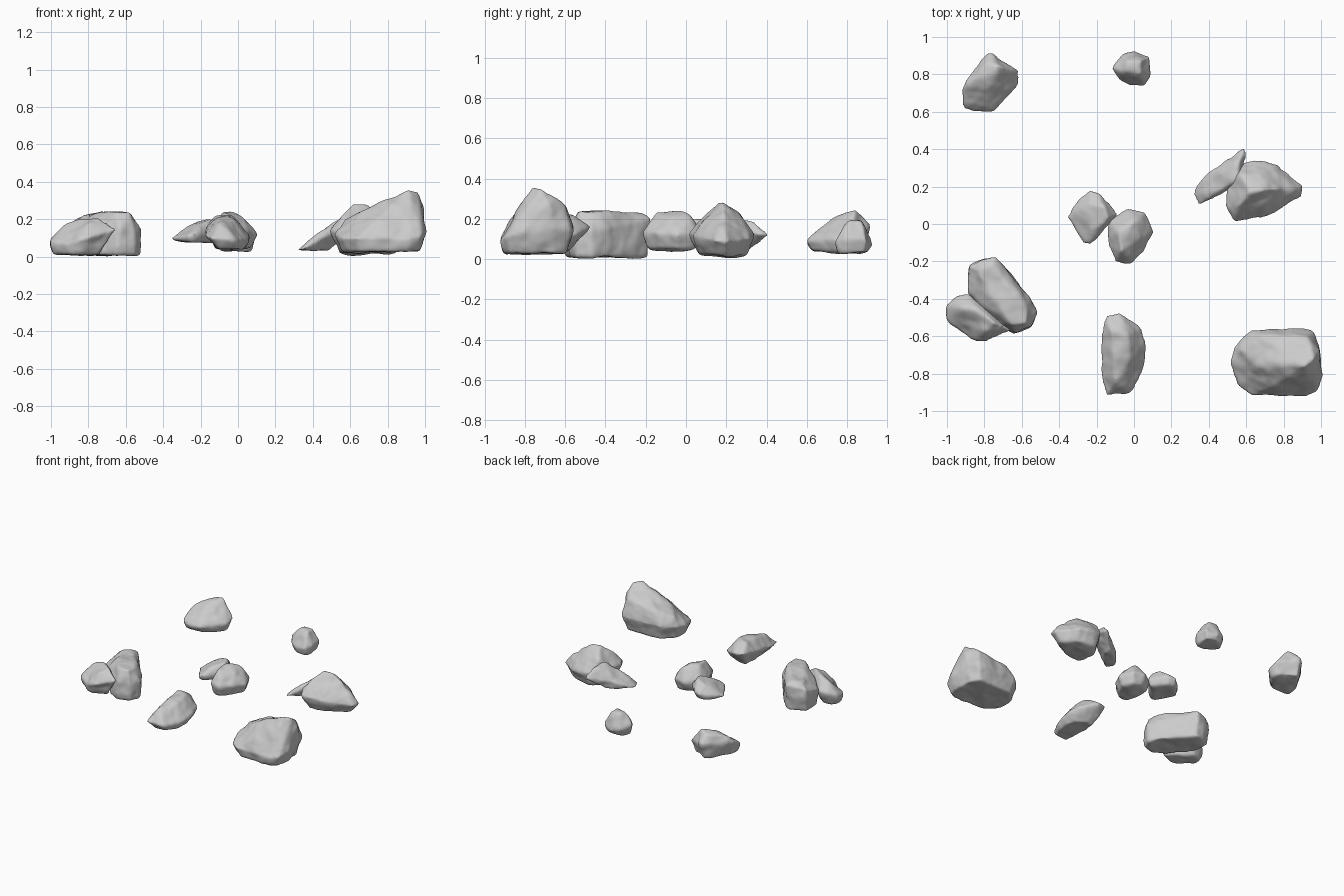
import bpy, bmesh
from mathutils import Vector

grain = bpy.data.textures.new("stone_grain", 'CLOUDS')
grain.noise_scale = 0.13


def rock(name, rim, crest, base, foot=0.72, shift=(0, 0)):
    """Hull of a widest rim, crest points and a shrunken foot, then weathered smooth."""
    c = sum((Vector(p) for p in rim), Vector()) / len(rim)
    pts = [Vector(p) for p in rim] + [Vector(p) for p in crest]
    pts += [Vector((c.x + (p[0] - c.x) * foot + shift[0],
                    c.y + (p[1] - c.y) * foot + shift[1], base)) for p in rim]
    mid = sum(pts, Vector()) / len(pts)
    bm = bmesh.new()
    for p in pts:
        bm.verts.new((p - mid) * 1.025)
    res = bmesh.ops.convex_hull(bm, input=bm.verts)
    junk = {g for g in res["geom_interior"] + res["geom_unused"]
            if isinstance(g, bmesh.types.BMVert)}
    bmesh.ops.delete(bm, geom=list(junk), context='VERTS')
    bmesh.ops.recalc_face_normals(bm, faces=bm.faces)
    me = bpy.data.meshes.new(name)
    bm.to_mesh(me)
    bm.free()
    ob = bpy.data.objects.new(name, me)
    ob.location = mid
    bpy.context.collection.objects.link(ob)
    m = ob.modifiers.new("remesh", 'REMESH')
    m.mode, m.voxel_size, m.use_smooth_shade = 'VOXEL', 0.011, True
    d = ob.modifiers.new("dents", 'DISPLACE')
    d.texture, d.texture_coords = grain, 'GLOBAL'
    d.strength, d.mid_level = 0.035, 0.5
    s = ob.modifiers.new("weathering", 'SMOOTH')
    s.factor, s.iterations = 0.5, 7
    return ob


# Back left and back centre stones
rock("back_left_rock",
     [(-.92, .72, .15), (-.91, .62, .10), (-.84, .60, .08), (-.75, .60, .09),
      (-.62, .76, .10), (-.62, .82, .12), (-.77, .91, .16), (-.81, .88, .16)],
     [(-.87, .76, .20), (-.79, .86, .22), (-.72, .84, .25), (-.78, .72, .19)], .04, .82)
rock("back_centre_rock",
     [(-.12, .83, .11), (-.06, .91, .08), (0, .93, .07), (.09, .90, .10),
      (.09, .79, .10), (.06, .74, .09), (-.02, .73, .08), (-.08, .77, .09)],
     [(-.05, .82, .19), (.03, .81, .19), (.04, .87, .19), (-.03, .87, .19)], .03, .78)

# Right pair: peaked stone and a leaning slab
rock("right_peaked_rock",
     [(.50, .19, .14), (.58, .33, .13), (.65, .34, .12), (.77, .32, .10), (.90, .20, .09),
      (.89, .14, .09), (.68, .03, .12), (.54, .02, .13), (.50, .09, .14)],
     [(.62, .17, .28), (.70, .18, .28), (.56, .10, .23), (.57, .27, .22), (.68, .26, .23),
      (.78, .19, .22)], .02, .72)
rock("right_leaning_slab",
     [(.31, .15, .03), (.33, .21, .05), (.41, .29, .09), (.54, .36, .12), (.59, .41, .12),
      (.60, .37, .12), (.59, .29, .14), (.54, .20, .15), (.35, .10, .04)],
     [(.43, .17, .13), (.55, .23, .20), (.56, .33, .19), (.46, .27, .15)], .03, .55, (-.06, -.03))

# Large front right boulder
rock("front_right_boulder",
     [(.52, -.75, .12), (.53, -.66, .13), (.62, -.57, .14), (.95, -.57, .14), (.99, -.65, .15),
      (1.0, -.82, .13), (.98, -.89, .11), (.92, -.92, .10), (.64, -.92, .10), (.56, -.86, .10)],
     [(.58, -.68, .20), (.66, -.76, .23), (.80, -.77, .29), (.91, -.76, .355), (.96, -.72, .34),
      (.99, -.68, .27), (.92, -.60, .27), (.68, -.60, .23)], .03, .85)

# Left pair: upright block and the low stone against it
rock("left_block_rock",
     [(-.88, -.23, .18), (-.80, -.19, .20), (-.74, -.18, .20), (-.56, -.39, .15),
      (-.52, -.47, .14), (-.55, -.55, .14), (-.64, -.58, .14), (-.73, -.54, .14),
      (-.88, -.37, .14)],
     [(-.84, -.25, .22), (-.75, -.22, .23), (-.64, -.38, .22), (-.57, -.46, .23),
      (-.58, -.53, .24), (-.65, -.54, .24), (-.80, -.36, .21)], .01, .95)
rock("left_low_rock",
     [(-1.0, -.51, .07), (-1.0, -.44, .09), (-.95, -.39, .11), (-.88, -.38, .12),
      (-.72, -.50, .14), (-.65, -.57, .15), (-.80, -.63, .10), (-.87, -.62, .08)],
     [(-.92, -.45, .17), (-.84, -.46, .20), (-.74, -.53, .21), (-.80, -.57, .18)],
     .01, .7, (-.03, 0))

# Centre pair
rock("centre_left_rock",
     [(-.24, .18, .13), (-.19, .16, .14), (-.09, .05, .13), (-.24, -.11, .12),
      (-.27, -.10, .11), (-.36, .04, .10), (-.33, .09, .11)],
     [(-.28, .04, .15), (-.24, .11, .18), (-.16, .09, .20), (-.14, .03, .20),
      (-.22, -.03, .17)], .08, .85)
rock("centre_rock",
     [(-.03, .08, .13), (.06, .07, .13), (.10, -.04, .12), (.05, -.15, .13),
      (-.02, -.21, .13), (-.10, -.20, .14), (-.14, -.11, .14), (-.13, .02, .13)],
     [(-.07, -.15, .235), (-.08, -.04, .24), (-.01, .0, .235), (.04, .02, .18),
      (.03, -.08, .20), (-.02, -.17, .19)], .05, .78)

# Front centre stone, rising toward the back
rock("front_centre_rock",
     [(-.15, -.49, .16), (-.08, -.48, .16), (.04, -.56, .12), (.06, -.67, .10),
      (.05, -.78, .09), (-.02, -.90, .09), (-.15, -.92, .10), (-.18, -.80, .11),
      (-.17, -.60, .15)],
     [(-.12, -.58, .22), (-.03, -.60, .22), (-.02, -.72, .20), (-.10, -.84, .18),
      (-.06, -.87, .15)], .04, .65, (.02, -.03))
